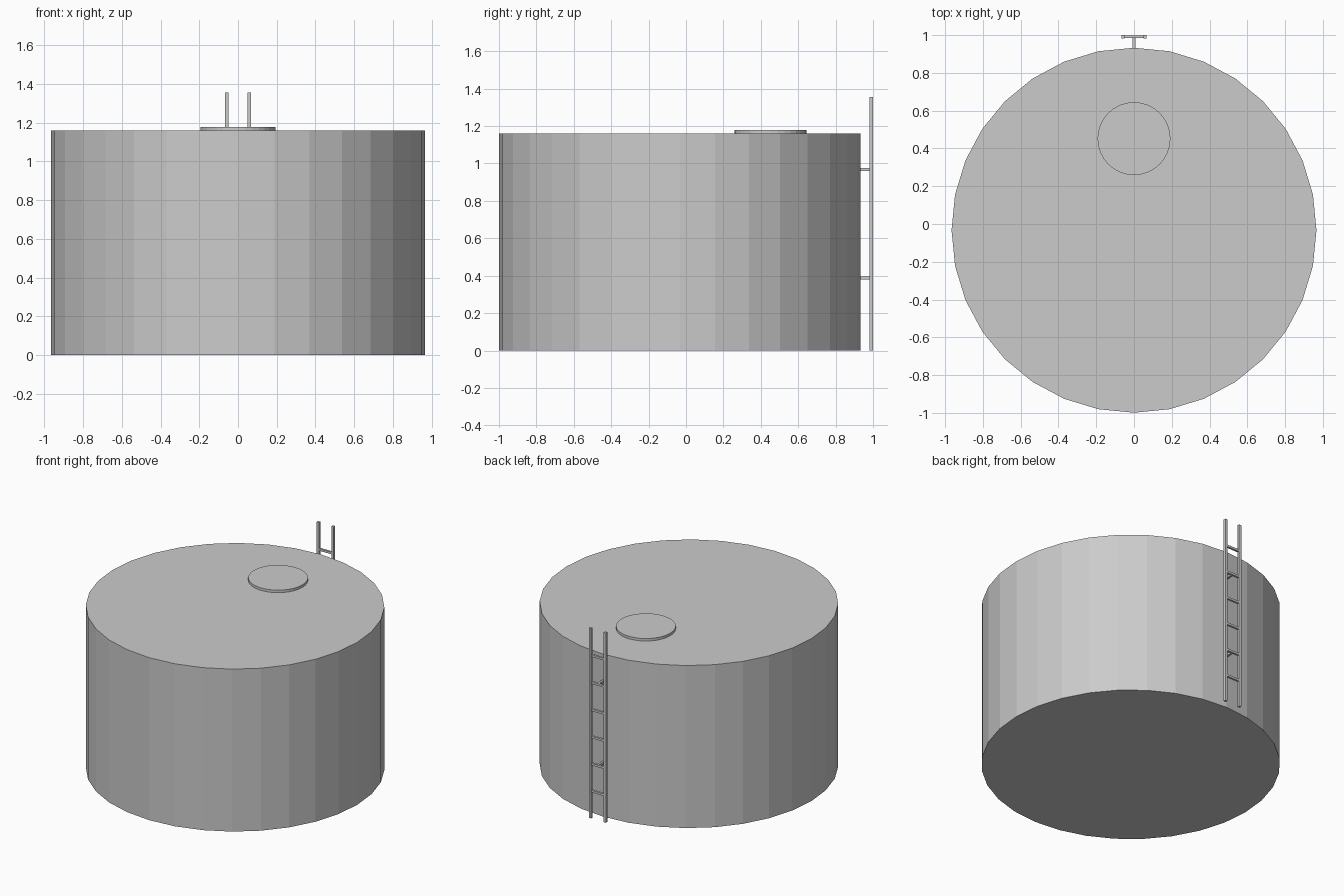
import bpy

if "Cube" in bpy.data.objects:
    bpy.data.objects.remove(bpy.data.objects["Cube"])

CY = -0.033      # tank axis in y
H = 1.16         # tank height
LY = 0.991       # ladder plane in y
RAIL_H = 1.355


def cylinder(name, r, z0, z1, y):
    bpy.ops.mesh.primitive_cylinder_add(vertices=32, radius=r, depth=z1 - z0,
                                        location=(0, y, (z0 + z1) / 2))
    bpy.context.object.name = name


def box(name, size, loc):
    bpy.ops.mesh.primitive_cube_add(size=1, location=loc)
    ob = bpy.context.object
    ob.name = name
    ob.scale = size
    bpy.ops.object.transform_apply(location=False, rotation=False, scale=True)


# Tank body and roof hatch
cylinder("tank_body", 0.966, 0, H, CY)
cylinder("roof_hatch", 0.193, H, H + 0.018, 0.452)

# Ladder rails
for side, x in (("left", -0.058), ("right", 0.058)):
    box("ladder_rail_" + side, (0.018, 0.018, RAIL_H), (x, LY, RAIL_H / 2))

# Rungs, with wall brackets behind the second and fifth
for i in range(1, 7):
    z = RAIL_H * i / 7
    box(f"ladder_rung_{i}", (0.116, 0.015, 0.015), (0, LY, z))
    if i in (2, 5):
        box(f"ladder_bracket_{i}", (0.016, 0.066, 0.016), (0, 0.958, z))
